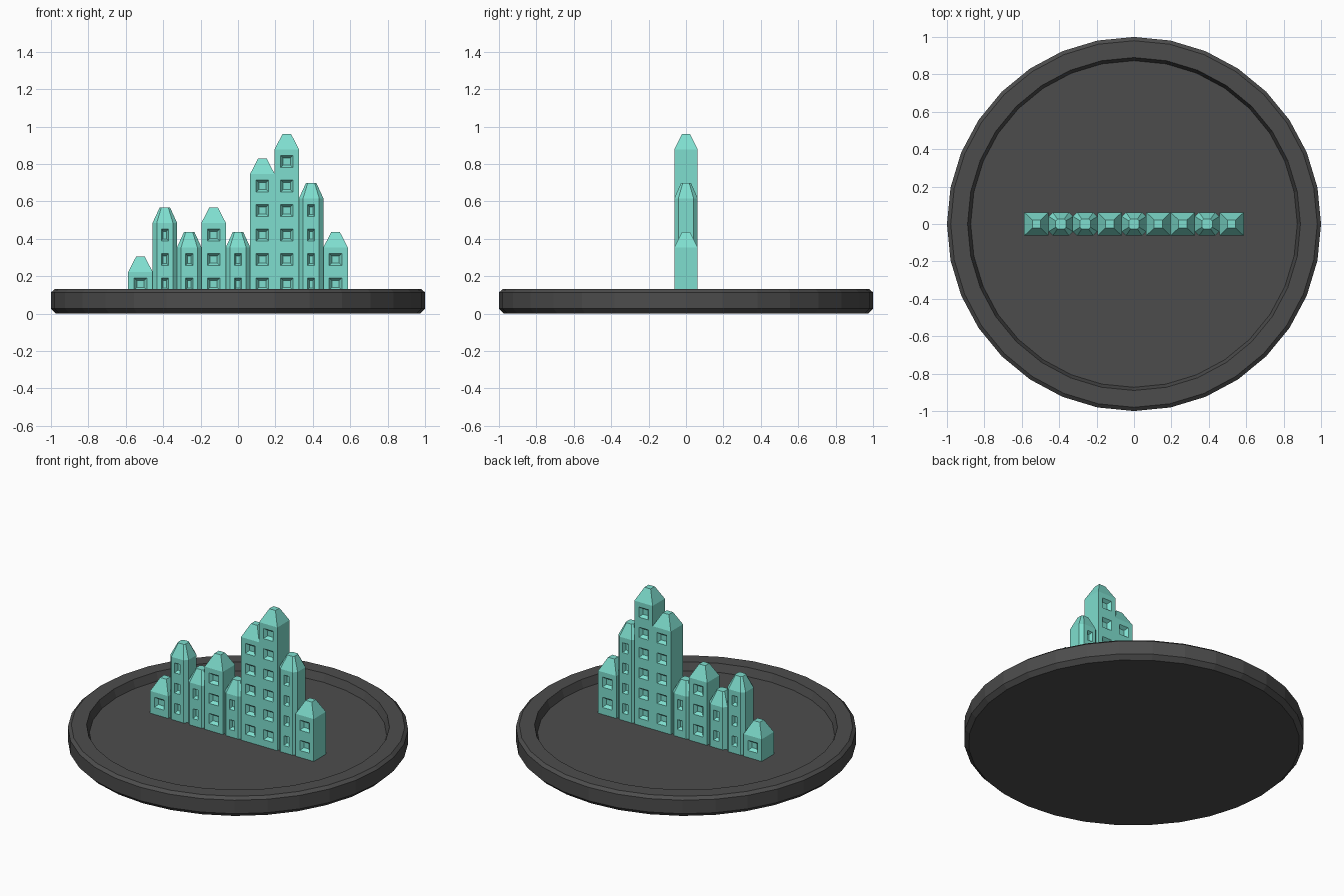
import bpy, bmesh, math

if "Cube" in bpy.data.objects:
    bpy.data.objects.remove(bpy.data.objects["Cube"])

def material(name, rgb):
    m = bpy.data.materials.new(name)
    m.diffuse_color = (*rgb, 1)
    m.use_nodes = True
    m.node_tree.nodes["Principled BSDF"].inputs["Base Color"].default_value = m.diffuse_color
    return m

TEAL = material("pale teal", (0.21, 0.73, 0.62))
DARK = material("charcoal", (0.073, 0.073, 0.073))

FLOOR = 0.08             # level of the dish floor
STOREY = 0.131           # height of one storey
EAVE1 = 0.224            # eave height of a one-storey house
W, D = 0.0652, 0.0625    # half width and half depth of a house

def finish(bm, name, mat):
    bmesh.ops.remove_doubles(bm, verts=bm.verts, dist=1e-5)
    bmesh.ops.recalc_face_normals(bm, faces=bm.faces)
    me = bpy.data.meshes.new(name)
    bm.to_mesh(me)
    bm.free()
    me.materials.append(mat)
    ob = bpy.data.objects.new(name, me)
    bpy.context.collection.objects.link(ob)
    return ob

def face(bm, pts):
    return bm.faces.new([bm.verts.new(p) for p in pts])

def band(bm, a, b, skip=()):
    """Join two closed rings with quads."""
    n = len(a)
    for i in range(n):
        if i not in skip:
            j = (i + 1) % n
            face(bm, (a[i], a[j], b[j], b[i]))

def rect(x, y, z0, z1, hw):
    return [(x - hw, y, z0), (x + hw, y, z0), (x + hw, y, z1), (x - hw, y, z1)]

def house(name, x, floors, bay):
    """House with windows front and back; bay houses have cut corners."""
    bm = bmesh.new()
    c = 0.022 if bay else 0.0
    top = EAVE1 + STOREY * (floors - 1)
    hw = W - c
    if bay:
        plan = [(-hw, -D), (hw, -D), (W, -D + c), (W, D - c),
                (hw, D), (-hw, D), (-W, D - c), (-W, -D + c)]
        wall_edges = (0, 4)
    else:
        plan = [(-W, -D), (W, -D), (W, D), (-W, D)]
        wall_edges = (0, 2)
    ring = lambda z, s=1.0: [(x + px * s, py * s, z) for px, py in plan]

    # side walls, base and hipped roof with a small flat top
    levels = [FLOOR] + [EAVE1 + STOREY * i for i in range(floors)]
    for z0, z1 in zip(levels, levels[1:]):
        band(bm, ring(z0), ring(z1), wall_edges)
    s = 0.42 if bay else 0.34
    band(bm, ring(top), ring(top + 0.083, s))
    face(bm, ring(top + 0.083, s))
    face(bm, ring(FLOOR))

    # window walls with splayed recesses
    ow, oh, iw, ih = (0.019, 0.032, 0.010, 0.020) if bay else (0.034, 0.033, 0.019, 0.018)
    for side in (-1, 1):
        y = side * D
        for z0, z1 in zip(levels, levels[1:]):
            zc = z1 - STOREY / 2
            outer = rect(x, y, zc - oh, zc + oh, ow)
            inner = rect(x, y - side * 0.02, zc - ih, zc + ih, iw)
            band(bm, rect(x, y, z0, z1, hw), outer)
            band(bm, outer, inner)
            face(bm, inner)
    return finish(bm, name, TEAL)

# round dish, a lathed 32-sided profile
bm = bmesh.new()
profile = [(0.973, 0), (1, 0.027), (1, 0.114), (0.98, 0.131), (0.89, 0.131), (0.873, FLOOR)]
N = 32
rings = [[(r * math.cos(2 * math.pi * i / N), r * math.sin(2 * math.pi * i / N), z)
          for i in range(N)] for r, z in profile]
for a, b in zip(rings, rings[1:]):
    band(bm, a, b)
face(bm, rings[0])
face(bm, rings[-1])
finish(bm, "round_dish", DARK)

# row of houses, left to right: storeys and whether the corners are cut
row = [(1, False), (3, True), (2, True), (3, False), (2, True),
       (5, False), (6, False), (4, True), (2, False)]
for i, (floors, bay) in enumerate(row):
    house(f"house_{i + 1}", (i - 4) * 2 * W, floors, bay)
